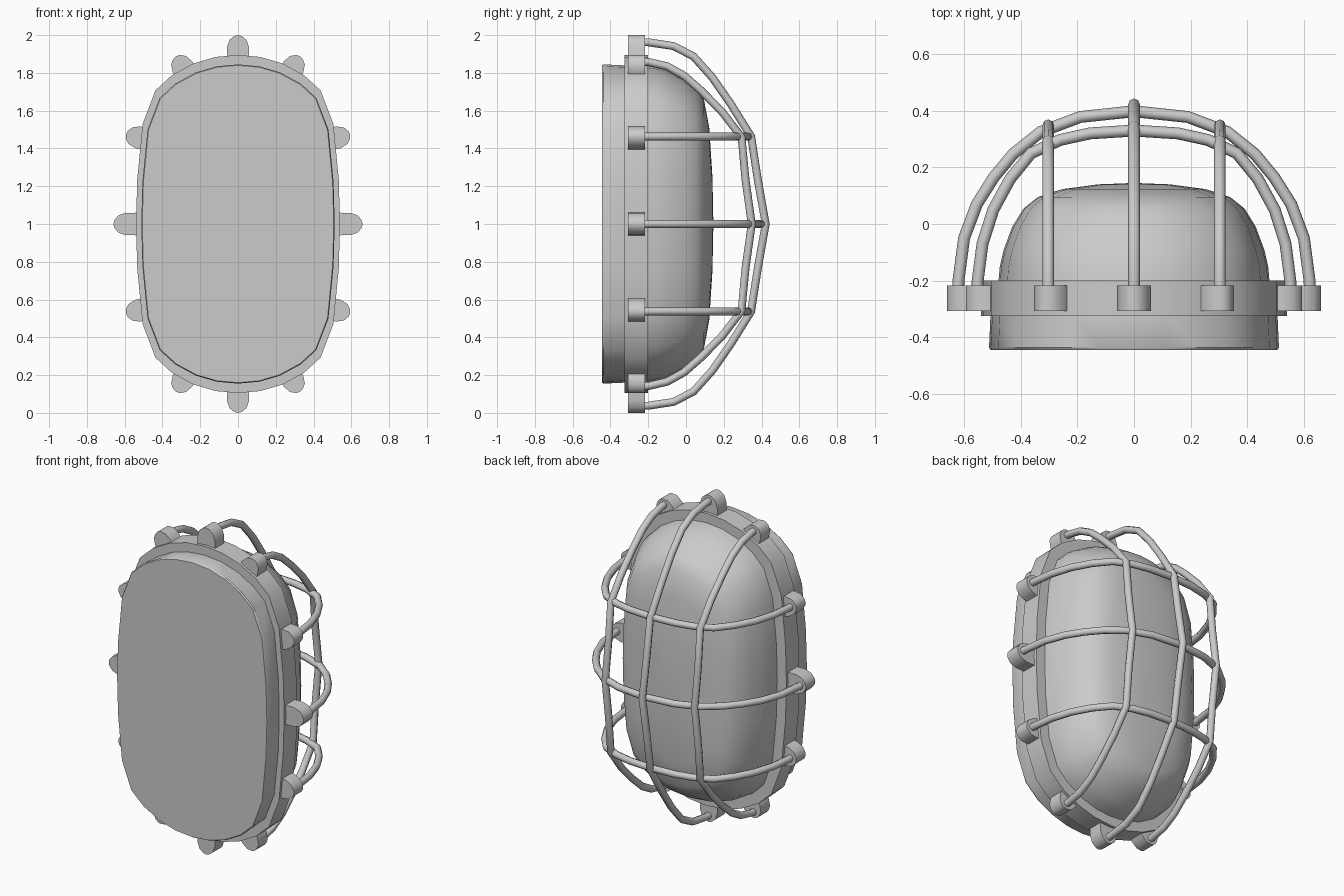
import bpy, bmesh, math

if "Cube" in bpy.data.objects:
    bpy.data.objects.remove(bpy.data.objects["Cube"])

CZ = 1.0  # lamp centre height

# Unit quarter of the rounded oblong outline, mirrored into a full loop
QUARTER = [(1, 0), (.988, .263), (.935, .592), (.81, .79), (.648, .88),
           (.435, .95), (.22, .988), (0, 1)]
HALF = QUARTER + [(-x, z) for x, z in QUARTER[-2::-1]]
LOOP = HALF + [(x, -z) for x, z in HALF[-2:0:-1]]


def finish(name, bm, angle=35):
    bmesh.ops.recalc_face_normals(bm, faces=bm.faces)
    me = bpy.data.meshes.new(name)
    bm.to_mesh(me)
    bm.free()
    ob = bpy.data.objects.new(name, me)
    bpy.context.collection.objects.link(ob)
    shade(ob, angle)
    return ob


def shade(ob, angle):
    bpy.ops.object.select_all(action='DESELECT')
    ob.select_set(True)
    bpy.context.view_layer.objects.active = ob
    bpy.ops.object.shade_smooth_by_angle(angle=math.radians(angle))


def loft(name, layers, cap_start=False, tip=None, angle=35):
    """Skin scaled outlines; each layer is (y, half width, half height)."""
    bm = bmesh.new()
    rings = [[bm.verts.new((u * sx, y, CZ + v * sz)) for u, v in LOOP]
             for y, sx, sz in layers]
    n = len(LOOP)
    for a, b in zip(rings, rings[1:]):
        for i in range(n):
            j = (i + 1) % n
            bm.faces.new((a[i], a[j], b[j], b[i]))
    if cap_start:
        bm.faces.new(rings[0])
    if tip is not None:
        t = bm.verts.new((0, tip, CZ))
        for i in range(n):
            bm.faces.new((rings[-1][i], rings[-1][(i + 1) % n], t))
    return finish(name, bm, angle)


# Body: back plate, rim and glass dome
loft("back_plate", [(-.445, .507, .84), (-.437, .512, .845), (-.325, .507, .84)], cap_start=True)
loft("rim", [(-.325, .50, .835), (-.325, .54, .895), (-.20, .54, .895), (-.20, .475, .83)])
loft("glass_dome", [(-.22, .48, .84), (-.15, .474, .83), (-.09, .46, .81), (-.01, .43, .767),
                    (.055, .39, .722), (.095, .34, .66), (.123, .254, .51), (.14, .127, .25)],
     tip=.145, angle=60)


def wire(name, pts):
    """Round cage bar through the given points."""
    cu = bpy.data.curves.new(name, 'CURVE')
    cu.dimensions = '3D'
    cu.bevel_depth = .021
    cu.bevel_resolution = 2
    cu.use_fill_caps = True
    sp = cu.splines.new('POLY')
    sp.points.add(len(pts) - 1)
    for p, co in zip(sp.points, pts):
        p.co = (*co, 1)
    ob = bpy.data.objects.new(name, cu)
    bpy.context.collection.objects.link(ob)
    bpy.ops.object.select_all(action='DESELECT')
    ob.select_set(True)
    bpy.context.view_layer.objects.active = ob
    bpy.ops.object.convert(target='MESH')
    shade(bpy.context.object, 50)


def arch(half):
    """Mirror a half arch of (offset, y) points about its crown."""
    return half + [(-d, y) for d, y in half[-2::-1]]


# Cage bars: (distance from centre, y), from the lug to the crown
UP_MID = [(.962, -.26), (.962, -.20), (.942, -.066), (.887, .04), (.775, .14),
          (.637, .236), (.463, .345), (.235, .38), (0, .422)]
UP_SIDE = [(.86, -.26), (.858, -.20), (.835, -.10), (.785, -.01), (.706, .08),
           (.595, .19), (.46, .294), (.235, .315), (0, .348)]
ACROSS_MID = [(.622, -.26), (.62, -.20), (.60, -.05), (.555, .07), (.495, .165),
              (.427, .247), (.33, .325), (.19, .378), (0, .398)]
ACROSS_END = [(.553, -.26), (.552, -.20), (.535, -.07), (.497, .05), (.437, .16),
              (.363, .25), (.26, .297), (.155, .32), (0, .33)]

for name, x, half in (("left", -.303, UP_SIDE), ("middle", 0, UP_MID), ("right", .303, UP_SIDE)):
    wire("upright_bar_" + name, [(x, y, CZ + d) for d, y in arch(half)])
for name, dz, half in (("lower", -.463, ACROSS_END), ("middle", 0, ACROSS_MID), ("upper", .463, ACROSS_END)):
    wire("cross_bar_" + name, [(d, y, CZ + dz) for d, y in arch(half)])


def lug(name, x, z, deg):
    """Round-nosed block on the rim, nose pointing outwards."""
    outline = [(-.11, -.06), (-.02, -.059), (.02, -.045), (.04, -.02),
               (.045, 0), (.04, .02), (.02, .045), (-.02, .059), (-.11, .06)]
    c, s = math.cos(math.radians(deg)), math.sin(math.radians(deg))
    bm = bmesh.new()
    f = bm.faces.new([bm.verts.new((x + u * c - v * s, -.308, CZ + z + u * s + v * c))
                      for u, v in outline])
    top = bmesh.ops.extrude_face_region(bm, geom=[f])
    bmesh.ops.translate(bm, vec=(0, .09, 0),
                        verts=[v for v in top['geom'] if isinstance(v, bmesh.types.BMVert)])
    finish(name, bm, 40)


# Twelve lugs holding the bar ends
k = 0
for sx in (1, -1):
    for sz in (1, -1):
        for x, z, deg in ((.305, .85, 60), (.55, .463, 12)):
            k += 1
            a = math.radians(deg)
            lug(f"lug_{k}", sx * x, sz * z, math.degrees(math.atan2(sz * math.sin(a), sx * math.cos(a))))
for x, z, deg in ((0, .955, 90), (0, -.955, -90), (.615, 0, 0), (-.615, 0, 180)):
    k += 1
    lug(f"lug_{k}", x, z, deg)
